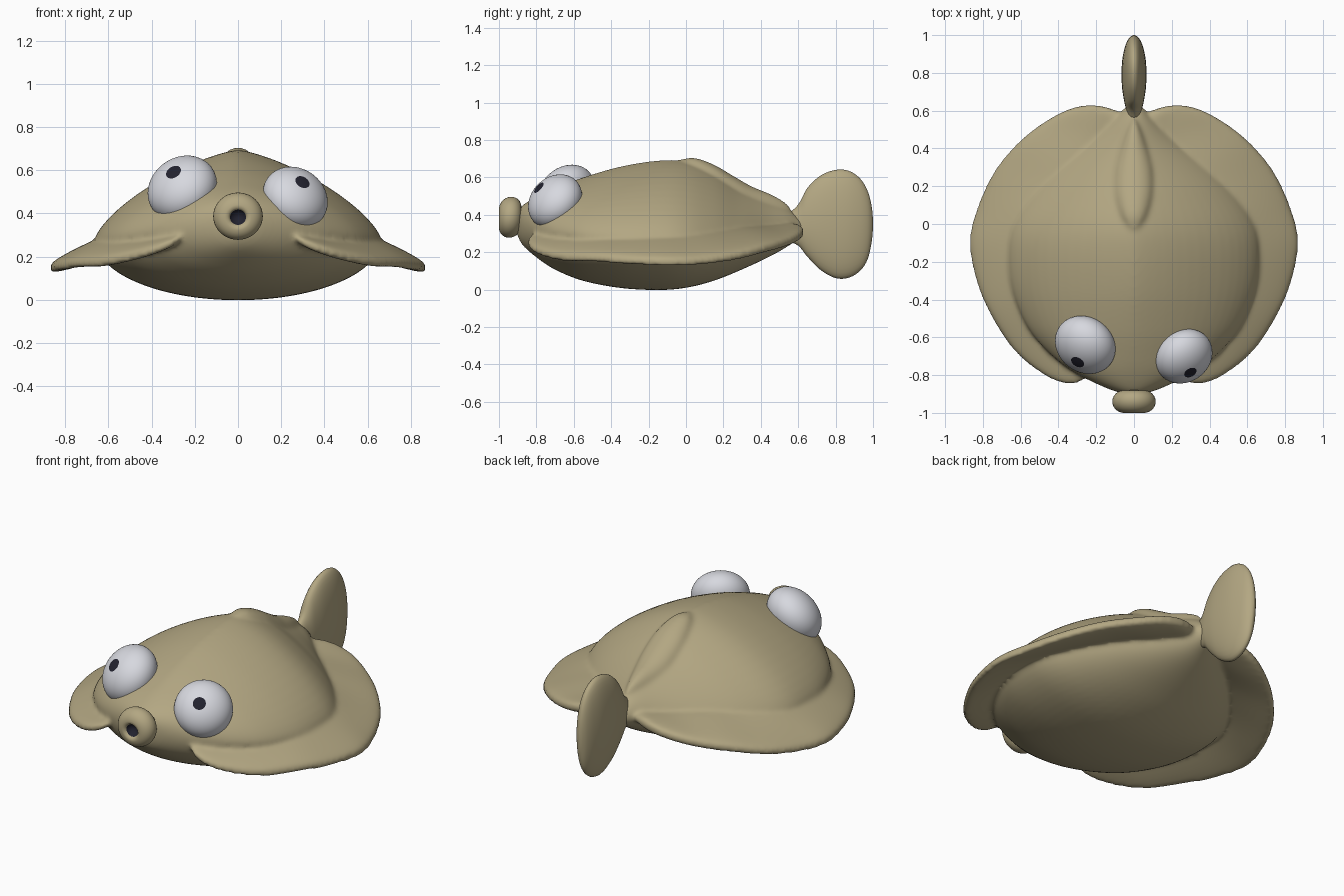
import bpy, bmesh, math
from mathutils import Vector

if "Cube" in bpy.data.objects:
    bpy.data.objects.remove(bpy.data.objects["Cube"])


def material(name, rgb):
    m = bpy.data.materials.new(name)
    m.diffuse_color = (*rgb, 1)
    m.use_nodes = True
    m.node_tree.nodes["Principled BSDF"].inputs["Base Color"].default_value = m.diffuse_color
    return m


SKIN = material("olive_tan_skin", (0.45, 0.385, 0.225))
WHITE = material("eye_white", (0.68, 0.69, 0.74))
DARK = material("dark_pupil", (0.016, 0.016, 0.028))


def smooth_rows(rows, steps=6):
    """Catmull-Rom resampling of a table of numbers."""
    out = []
    n = len(rows)
    for i in range(n - 1):
        a, b, c, d = (rows[max(0, min(n - 1, k))] for k in (i - 1, i, i + 1, i + 2))
        for j in range(steps):
            t = j / steps
            out.append([0.5 * (2 * q + (r - p) * t + (2 * p - 5 * q + 4 * r - s) * t * t
                               + (3 * q - p - 3 * r + s) * t ** 3)
                        for p, q, r, s in zip(a, b, c, d)])
    out.append(list(rows[-1]))
    return out


def finish(name, bm, mats):
    for f in bm.faces:
        f.smooth = True
    me = bpy.data.meshes.new(name)
    bm.to_mesh(me)
    bm.free()
    for m in mats:
        me.materials.append(m)
    ob = bpy.data.objects.new(name, me)
    bpy.context.collection.objects.link(ob)
    return ob


def loft(bm, rings, dark_bands=0):
    """Skin a list of closed rings and cap both ends."""
    vs = [[bm.verts.new(p) for p in ring] for ring in rings]
    n = len(vs[0])
    faces = [bm.faces.new(vs[0]), bm.faces.new(vs[-1])]
    faces[0].material_index = 1 if dark_bands else 0
    for i in range(len(vs) - 1):
        for k in range(n):
            f = bm.faces.new((vs[i][k], vs[i][(k + 1) % n],
                              vs[i + 1][(k + 1) % n], vs[i + 1][k]))
            f.material_index = 1 if i < dark_bands else 0
            faces.append(f)
    bmesh.ops.recalc_face_normals(bm, faces=faces)


def power(v, e):
    return math.copysign(abs(v) ** e, v)


def section(y, w, top, mid, low, e_top=2, n=64):
    """Cross-section in xz, with its own upper and lower bulge."""
    ring = []
    for k in range(n):
        a = 2 * math.pi * k / n
        c, s = math.cos(a), math.sin(a)
        e = 2 / e_top if s > 0 else 1
        h = top - mid if s > 0 else mid - low
        ring.append(Vector((w * power(c, e), y, mid + h * power(s, e))))
    return ring


skin = bmesh.new()

# body: y, half width, top, widest height, bottom, upper roundness
BODY = [(-.905, .03, .41, .36, .30, 2), (-.875, .13, .45, .35, .24, 2),
        (-.8, .29, .497, .33, .173, 1.8), (-.7, .43, .543, .31, .107, 1.6),
        (-.55, .56, .6, .29, .047, 1.5), (-.35, .643, .658, .28, .009, 1.43),
        (-.15, .663, .69, .28, -.002, 1.4), (0, .635, .687, .28, .01, 1.36),
        (.15, .54, .637, .285, .048, 1.32), (.3, .4, .55, .29, .108, 1.3),
        (.45, .225, .48, .3, .178, 1.35), (.55, .11, .43, .32, .235, 1.6),
        (.625, .04, .365, .33, .285, 2)]
loft(skin, [section(*r) for r in smooth_rows(BODY)])

# dorsal fin: leaf-shaped ridge lying along the back
DORSAL = [(-.06, .004, .68, .665, .65), (-.02, .04, .698, .66, .6), (.05, .075, .704, .64, .55),
          (.15, .1, .668, .59, .5), (.25, .105, .61, .525, .45), (.35, .09, .553, .47, .4),
          (.45, .06, .512, .43, .38), (.52, .03, .475, .42, .36), (.56, .006, .44, .41, .38)]
loft(skin, [section(*r, n=32) for r in smooth_rows(DORSAL)])

# side fins: root point, outer edge point, half thickness
FIN = [(.18, -.70, .33, .23, -.79, .315, .01), (.28, -.62, .31, .31, -.845, .262, .026),
       (.36, -.52, .30, .44, -.82, .215, .034), (.43, -.45, .30, .62, -.685, .175, .038),
       (.48, -.3, .31, .754, -.49, .167, .038), (.5, -.2, .315, .835, -.3, .152, .038),
       (.5, -.08, .315, .87, -.1, .146, .038), (.48, .05, .315, .835, .07, .15, .038),
       (.4, .18, .315, .745, .27, .178, .038), (.3, .3, .32, .615, .43, .22, .038),
       (.18, .42, .32, .465, .547, .255, .037), (.1, .48, .325, .32, .617, .29, .035),
       (.03, .52, .33, .19, .627, .315, .032), (.02, .54, .33, .07, .595, .33, .012)]
for side in (1, -1):
    rings = []
    for r in smooth_rows(FIN):
        root, edge, h = Vector(r[:3]), Vector(r[3:6]), r[6]
        ring = []
        for k in range(28):
            a = 2 * math.pi * k / 28
            p = root.lerp(edge, 0.5 - 0.5 * math.cos(a))
            p.z += h * power(math.sin(a), .5)
            ring.append(Vector((p.x * side, p.y, p.z)))
        rings.append(ring)
    loft(skin, rings)

# melt body, dorsal fin and side fins into one soft skin
body = finish("body_with_fins", skin, [SKIN])
melt = body.modifiers.new("melt", 'REMESH')
melt.mode = 'VOXEL'
melt.voxel_size = 0.012
melt.use_smooth_shade = True
soften = body.modifiers.new("soften", 'SMOOTH')
soften.factor = 0.5
soften.iterations = 9
bpy.context.view_layer.update()
melted = bpy.data.meshes.new_from_object(
    body.evaluated_get(bpy.context.evaluated_depsgraph_get()))
body.modifiers.clear()
body.data = melted
if not melted.materials:
    melted.materials.append(SKIN)

# tail fin: upright paddle
TAIL = [(.54, .03, .40, .33, .26), (.6, .04, .455, .335, .235), (.65, .052, .545, .345, .175),
        (.72, .063, .61, .35, .105), (.8, .066, .64, .35, .062), (.87, .062, .635, .35, .064),
        (.93, .05, .595, .35, .1), (.97, .035, .53, .35, .16), (.992, .018, .45, .35, .25),
        (1.0, .003, .37, .35, .33)]
tail = bmesh.new()
loft(tail, [section(*r, n=40) for r in smooth_rows(TAIL)])
finish("tail_fin", tail, [SKIN])

# mouth: lathed lip ring with a dark opening
profile = [(.003, -.955), (.027, -.96), (.037, -.988)]
for k in range(21):
    a = math.radians(95 - k * 14)
    profile.append((.052 + .063 * math.cos(a), -.94 - .06 * math.sin(a)))
mouth = bmesh.new()
loft(mouth, [[Vector((r * math.cos(t), y, .387 + .95 * r * math.sin(t) + .1 * (y + .94)))
              for t in (2 * math.pi * k / 40 for k in range(40))] for r, y in profile],
     dark_bands=2)
finish("mouth", mouth, [SKIN, DARK])


# eyes: flattened balls with the pole at the pupil
def eye(name, centre, radius, depth, normal, pupil):
    n, o = Vector(normal).normalized(), Vector(pupil)
    d = (o + (radius / depth - 1) * o.dot(n) * n).normalized()
    bm = bmesh.new()
    bmesh.ops.create_uvsphere(bm, u_segments=40, v_segments=42, radius=radius)
    for f in bm.faces:
        f.material_index = 1 if f.calc_center_median().z > radius * math.cos(.235) else 0
    turn = Vector((0, 0, 1)).rotation_difference(d).to_matrix()
    for v in bm.verts:
        p = turn @ v.co
        v.co = p - (1 - depth / radius) * p.dot(n) * n + Vector(centre)
    finish(name, bm, [WHITE, DARK])


eye("left_eye", (-.258, -.64, .515), .168, .128, (-.45, -.6, .62), (-.04, -.09, .075))
eye("right_eye", (.265, -.70, .472), .158, .12, (.45, -.6, .6), (.032, -.083, .07))
